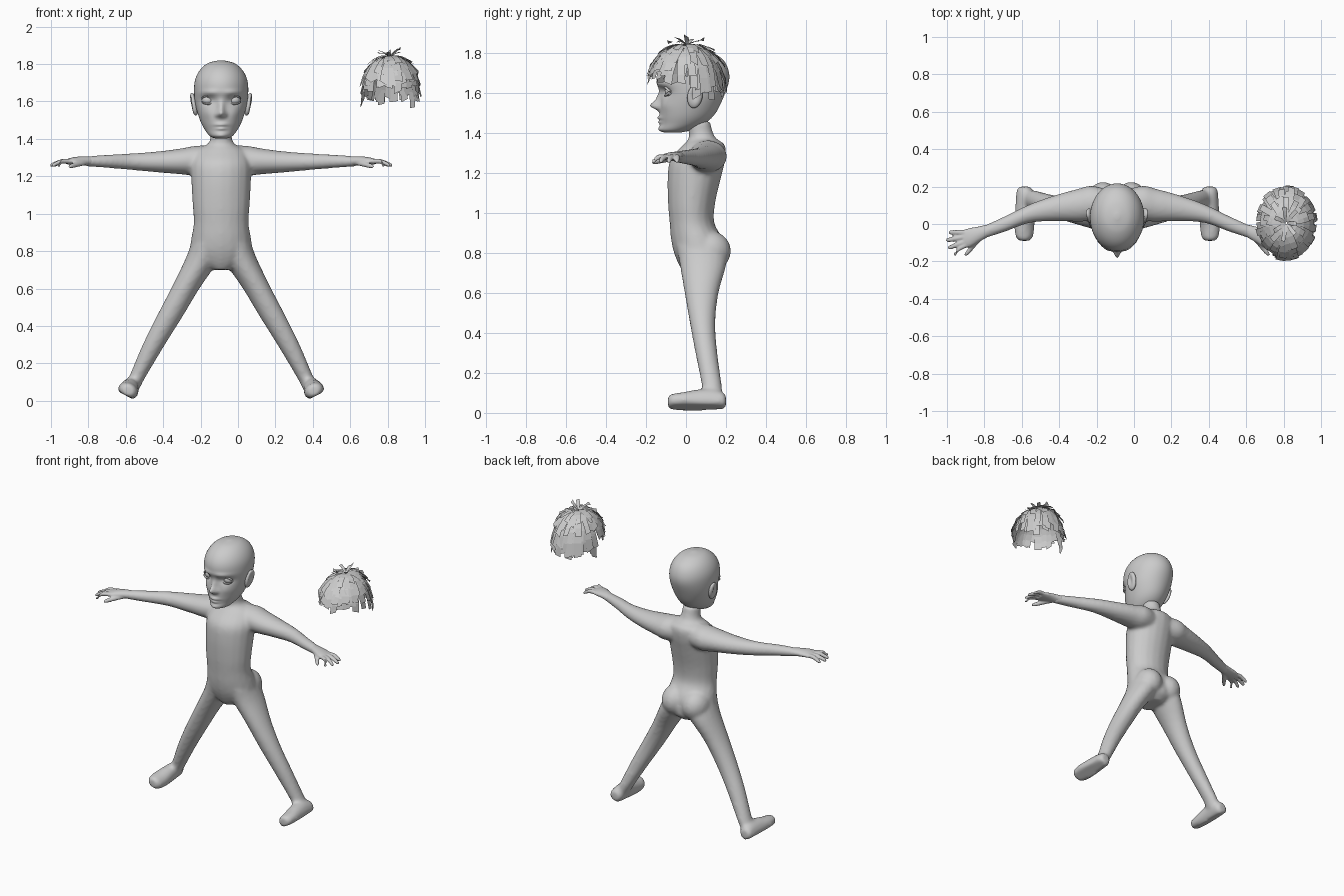
import bpy, bmesh, math, random
from math import sin, cos, pi, radians, exp
from mathutils import Matrix, Vector

random.seed(4)
if "Cube" in bpy.data.objects:
    bpy.data.objects.remove(bpy.data.objects["Cube"])

CENTRE = Vector((-.09, 0, 0))
grey = bpy.data.materials.new("plain_grey")
grey.use_nodes = True
grey.diffuse_color = (.6, .6, .6, 1)
grey.node_tree.nodes["Principled BSDF"].inputs["Base Color"].default_value = (.6, .6, .6, 1)


def finish(bm, name, location=CENTRE, smooth=True, voxel=0, relax=0):
    """Turn a bmesh into an object, optionally fused into one skin."""
    if smooth:
        bmesh.ops.recalc_face_normals(bm, faces=bm.faces)
    mesh = bpy.data.meshes.new(name)
    for f in bm.faces:
        f.smooth = smooth
    bm.to_mesh(mesh)
    bm.free()
    mesh.materials.append(grey)
    obj = bpy.data.objects.new(name, mesh)
    obj.location = location
    bpy.context.collection.objects.link(obj)
    if voxel:
        fuse = obj.modifiers.new("fuse", "REMESH")
        fuse.mode, fuse.voxel_size, fuse.use_smooth_shade = "VOXEL", voxel, True
        soften = obj.modifiers.new("soften", "SMOOTH")
        soften.factor, soften.iterations = .5, relax
    return obj


def spline(rows, steps):
    """Smooth interpolation through a list of sections."""
    out = []
    for i in range(len(rows) - 1):
        a, b, c, d = rows[max(i - 1, 0)], rows[i], rows[i + 1], rows[min(i + 2, len(rows) - 1)]
        for k in range(steps):
            t = k / steps
            out.append([q + t * (r - p) / 2 + t * t * (p - 2.5 * q + 2 * r - s / 2)
                        + t ** 3 * (1.5 * (q - r) + (s - p) / 2) for p, q, r, s in zip(a, b, c, d)])
    return out + [list(rows[-1])]


def loft(bm, axis, rows, side=1, n=20, steps=4):
    """Skin oval sections: (place along axis, two centres, two radii)."""
    rings, new = [], []
    for place, c1, c2, r1, r2 in spline(rows, steps):
        ring = []
        for k in range(n):
            a = 2 * pi * k / n
            co = [c1 + r1 * cos(a), c2 + r2 * sin(a)]
            co.insert(axis, place)
            ring.append(bm.verts.new((co[0] * side, co[1], co[2])))
        rings.append(ring)
        new += ring
    for lo, hi in zip(rings, rings[1:]):
        for k in range(n):
            bm.faces.new((lo[k], lo[(k + 1) % n], hi[(k + 1) % n], hi[k]))
    bm.faces.new(rings[0])
    bm.faces.new(rings[-1])
    return new


def ball(bm, centre, radii, turn=Matrix()):
    m = Matrix.Translation(centre) @ turn @ Matrix.Diagonal((*radii, 1))
    return bmesh.ops.create_uvsphere(bm, u_segments=24, v_segments=16, radius=1, matrix=m)["verts"]


X, Y, Z = 0, 1, 2

# Body: torso, arms, legs and feet fused into one skin
bm = bmesh.new()
loft(bm, Z, [(.70, 0, .07, .06, .08), (.74, 0, .08, .13, .115), (.80, 0, .07, .165, .13),
             (.87, 0, .055, .16, .13), (.95, 0, .03, .147, .112), (1.05, 0, .028, .153, .118),
             (1.18, 0, .042, .16, .134), (1.27, 0, .06, .16, .137), (1.34, 0, .09, .13, .105),
             (1.38, 0, .08, .065, .065), (1.46, 0, .06, .055, .06)])
for s in (1, -1):
    ball(bm, (.075 * s, .12, .81), (.09, .105, .1))
    loft(bm, X, [(.05, .1, 1.285, .085, .08), (.14, .11, 1.283, .095, .08), (.21, .1, 1.28, .088, .07),
                 (.33, .085, 1.277, .07, .057), (.47, .055, 1.278, .05, .045),
                 (.6, 0, 1.28, .042, .036), (.73, -.05, 1.28, .034, .026)], s)
    loft(bm, Z, [(.84, .075, .07, .085, .12), (.75, .105, .085, .09, .118), (.6, .192, .078, .076, .085),
                 (.45, .276, .083, .07, .064), (.3, .36, .102, .06, .055),
                 (.13, .447, .13, .045, .05), (.07, .478, .13, .045, .05)], s)
    foot = loft(bm, Y, [(-.09, 0, .03, .025, .025), (-.075, 0, .03, .045, .038), (-.02, 0, .03, .056, .046),
                        (.06, 0, .035, .052, .06), (.13, 0, .04, .048, .06),
                        (.185, 0, .035, .042, .045), (.2, 0, .035, .025, .025)])
    for v in foot:
        v.co.z = max(v.co.z, 0)
    place = Matrix.Translation((.51 * s, 0, .028)) @ Matrix.Rotation(radians(-27 * s), 4, "Y")
    bmesh.ops.transform(bm, matrix=place, verts=foot)
finish(bm, "body", voxel=.011, relax=6)

# Hands: palm, four fingers and a thumb on each side
FINGERS = [(-.045, -.045, .9), (-.065, -.085, .915), (-.09, -.125, .905), (-.11, -.16, .875)]
for s, name in ((1, "left_hand"), (-1, "right_hand")):
    bm = bmesh.new()
    loft(bm, X, [(.69, -.035, 1.28, .034, .026), (.74, -.055, 1.283, .042, .024),
                 (.79, -.073, 1.282, .052, .02), (.825, -.08, 1.278, .048, .014)], s)
    for base, tip, reach in FINGERS:
        mid = (base + tip) / 2
        loft(bm, X, [(.8, base, 1.28, .013, .013), (.85, mid, 1.28, .014, .013),
                     (reach - .012, tip, 1.262, .012, .011), (reach, tip, 1.257, .005, .005)], s, 12)
    loft(bm, Y, [(-.07, .73, 1.275, .022, .016), (-.11, .765, 1.265, .018, .014),
                 (-.155, .8, 1.255, .014, .012), (-.17, .81, 1.252, .006, .006)], s, 12)
    finish(bm, name, voxel=.006, relax=2)


def push(verts, axis, amount, centre, size, keep):
    """Move vertices along an axis with a soft round falloff."""
    others = [i for i in range(3) if i != axis]
    for v in verts:
        if keep(v.co):
            d = sum(((v.co[i] - c) / r) ** 2 for i, c, r in zip(others, centre, size))
            v.co[axis] += amount * exp(-d)


# Head: smooth skull with modelled brow, nose, lips and eye sockets
bm = bmesh.new()
skull = loft(bm, Z, [(1.402, 0, -.06, .03, .04), (1.415, 0, -.05, .06, .075), (1.45, 0, -.015, .088, .112),
                     (1.5, 0, .008, .113, .14), (1.58, 0, .03, .137, .158), (1.66, 0, .035, .145, .18),
                     (1.72, 0, .037, .138, .174), (1.77, 0, .04, .112, .142),
                     (1.805, 0, .04, .07, .085), (1.82, 0, .04, .012, .015)], n=96, steps=8)
front = lambda co: co.y < 0
for s in (1, -1):
    push(skull, Y, .022, (.068 * s, 1.607), (.038, .022), front)     # eye socket
    push(skull, Y, -.01, (.06 * s, 1.648), (.045, .014), front)      # brow
    push(skull, Y, -.012, (.022 * s, 1.528), (.012, .012), front)    # nostril
    push(skull, Y, -.008, (.075 * s, 1.54), (.035, .03), front)      # cheek
push(skull, Y, -.045, (0, 1.537), (.02, .02), front)                 # nose tip
push(skull, Y, -.02, (0, 1.57), (.017, .03), front)                  # nose bridge
push(skull, Y, -.014, (0, 1.476), (.032, .009), front)               # upper lip
push(skull, Y, -.012, (0, 1.454), (.026, .008), front)               # lower lip
push(skull, Y, -.012, (0, 1.418), (.035, .02), front)                # chin
finish(bm, "head")

for s, side in ((1, "left"), (-1, "right")):
    # Ears: tilted ovals with a hollow
    bm = bmesh.new()
    lean = Matrix.Rotation(radians(12 * s), 4, "Y") @ Matrix.Rotation(radians(-10), 4, "X")
    ear = ball(bm, (.147 * s, .045, 1.585), (.02, .038, .062), lean)
    push(ear, X, -.018 * s, (.042, 1.59), (.02, .035), lambda co: co.x * s > .147)
    finish(bm, side + "_ear")
    # Eyeballs with a pair of lids
    bm = bmesh.new()
    ball(bm, (.07 * s, -.074, 1.607), (.033, .031, .028))
    finish(bm, side + "_eye")
    bm = bmesh.new()
    for height, lift in ((1.61, .019), (1.604, -.017)):
        loft(bm, X, [(.07 + .036 * cos(a), -.083 - .02 * sin(a), height + lift * sin(a), .007, .005)
                     for a in (pi * k / 8 for k in range(9))], s, 10, 2)
    finish(bm, side + "_eyelids")

# Hair: overlapping rows of flat ragged locks on a dome, set beside the figure
bm = bmesh.new()


def lock(angle, start, end, width, lift, drop=0):
    """One strip following the dome, hanging straight below its rim."""
    pairs = []
    skew = random.uniform(-.12, .12)
    for k in range(5):
        t = k / 4
        phi = start + (end - start) * t
        grow = .93 + lift * t
        a = angle + skew * t
        centre = Vector((.155 * grow * cos(a) * sin(phi), .19 * grow * sin(a) * sin(phi),
                         .19 * grow * cos(phi) - drop * t * t))
        across = Vector((-sin(a), cos(a), 0)) * width * (.45 + .55 * min(1, t * 2)) / 2
        ragged = Vector((0, 0, random.uniform(-.012, .012) * (k == 4)))
        pairs.append([bm.verts.new(centre - across + ragged), bm.verts.new(centre + across - ragged)])
    for (a, b), (c, d) in zip(pairs, pairs[1:]):
        bm.faces.new((a, c, d, b))


ROWS = [(30, 40, 84, .042, .09), (28, 26, 74, .042, .13), (24, 10, 60, .04, .14), (16, 2, 40, .034, .16)]
for count, start, end, width, lift in ROWS:
    for i in range(count):
        a = 2 * pi * (i + random.uniform(-.3, .3)) / count
        behind = sin(a) > .1 and end > 70
        lock(a, radians(start), radians(end + random.uniform(-4, 8)), width * random.uniform(.8, 1.15),
             lift + random.uniform(-.04, .04), random.uniform(.06, .1) if behind else .012)
for i in range(7):                                                   # loose tufts at the crown
    lock(i * .9, radians(2), radians(random.uniform(16, 28)), .022, random.uniform(.2, .3))
finish(bm, "hair", Vector((.815, .005, 1.665)), smooth=False)
